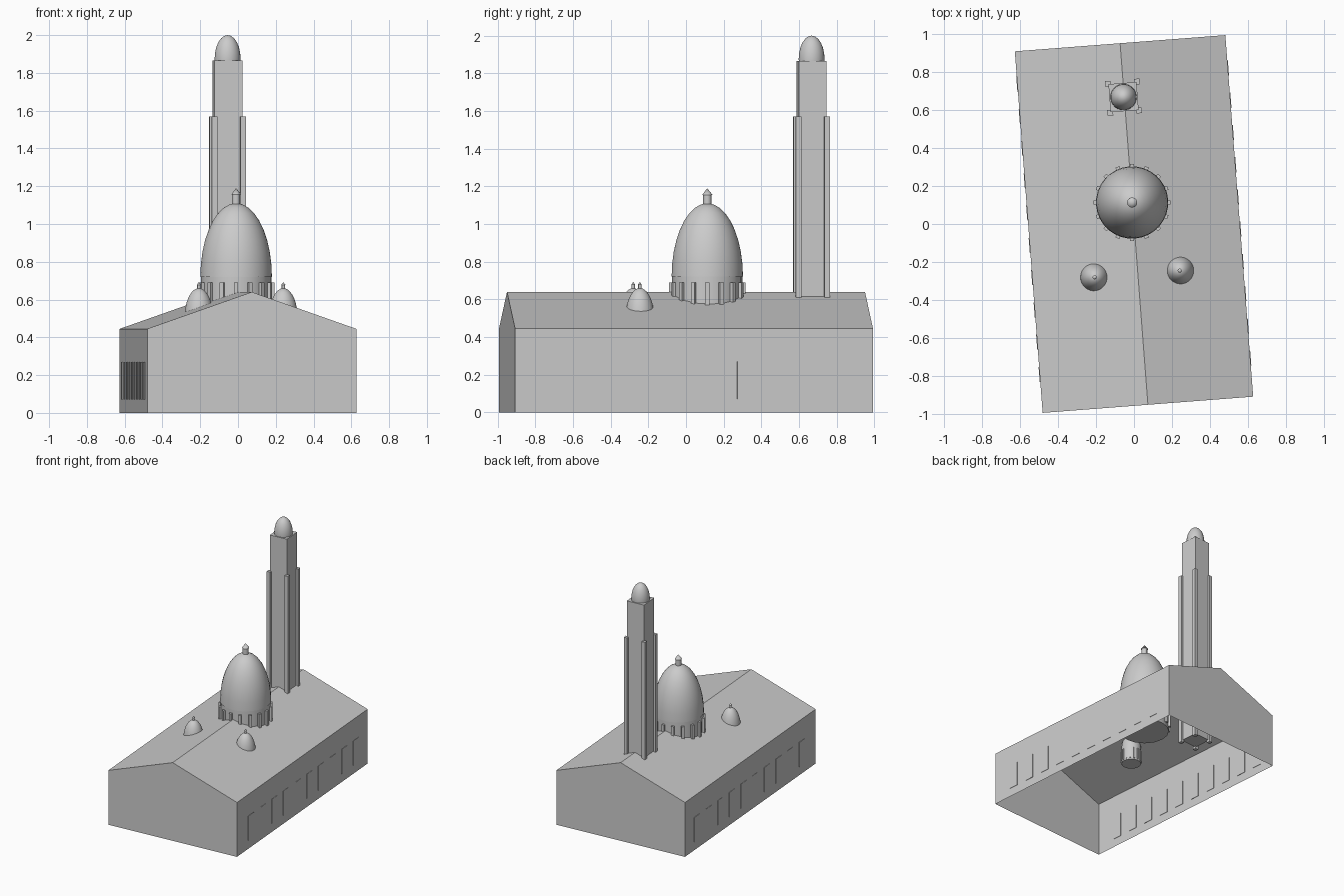
import bpy
import bmesh
from math import radians, sin, cos, pi
from mathutils import Matrix, Vector

cube = bpy.data.objects.get("Cube")
if cube:
    bpy.data.objects.remove(cube, do_unlink=True)

stone = bpy.data.materials.new("pale_grey_stone")
stone.use_nodes = True
stone.diffuse_color = (0.6, 0.6, 0.6, 1)
stone.node_tree.nodes["Principled BSDF"].inputs["Base Color"].default_value = (0.6, 0.6, 0.6, 1)

TURN = Matrix.Rotation(radians(4.4), 4, 'Z')


def finish(name, bm, matrix=Matrix(), smooth=False):
    bmesh.ops.recalc_face_normals(bm, faces=bm.faces)
    mesh = bpy.data.meshes.new(name)
    bm.to_mesh(mesh)
    bm.free()
    mesh.materials.append(stone)
    obj = bpy.data.objects.new(name, mesh)
    bpy.context.collection.objects.link(obj)
    obj.matrix_world = matrix
    if smooth:
        bpy.ops.object.select_all(action='DESELECT')
        obj.select_set(True)
        bpy.context.view_layer.objects.active = obj
        bpy.ops.object.shade_smooth_by_angle(angle=radians(35))
    return obj


def add_box(bm, center, size, turn=0):
    m = Matrix.Rotation(turn, 4, 'Z') @ Matrix.Translation(center) @ Matrix.Diagonal((*size, 1))
    bmesh.ops.create_cube(bm, size=1, matrix=m)


def lathe(name, profile, sides, matrix, smooth=True):
    """Spin a list of (radius, z) points round the z axis."""
    bm = bmesh.new()
    verts = [bm.verts.new((r, 0, z)) for r, z in profile]
    edges = [bm.edges.new(pair) for pair in zip(verts, verts[1:])]
    bmesh.ops.spin(bm, geom=verts + edges, cent=(0, 0, 0), axis=(0, 0, 1),
                   angle=2 * pi, steps=sides)
    bmesh.ops.remove_doubles(bm, verts=bm.verts, dist=0.0001)
    return finish(name, bm, matrix, smooth)


# Hall: gabled shell, open underneath
HALF_W, HALF_L, EAVE, RIDGE = 0.555, 0.953, 0.445, 0.64
section = [(-HALF_W, 0), (-HALF_W, EAVE), (0, RIDGE), (HALF_W, EAVE), (HALF_W, 0)]
bm = bmesh.new()
front, back = [[bm.verts.new((x, y, z)) for x, z in section] for y in (-HALF_L, HALF_L)]
bm.faces.new(front)
bm.faces.new(back)
for i in range(len(section) - 1):
    bm.faces.new((front[i], front[i + 1], back[i + 1], back[i]))
finish("gabled_hall", bm, TURN)

# Tall window plates along both long walls
for side, word in ((-1, "right"), (1, "left")):
    bm = bmesh.new()
    for i in range(10):
        add_box(bm, (side * HALF_W, -0.75 + i * 0.17, 0.17), (0.006, 0.08, 0.2))
    finish(word + "_windows", bm, TURN)


def domed_drum(name, location, scale):
    """Ribbed drum, egg-shaped dome and lantern, standing on local z = 0."""
    m = Matrix.Translation(location) @ TURN @ Matrix.Scale(scale, 4)
    upright = Matrix.Translation(location) @ Matrix.Scale(scale, 4)
    lathe(name + "_drum", [(0, 0), (0.187, 0), (0.187, 0.33), (0, 0.33)], 16, m)
    steps = 9
    arc = [(0.19 * cos(i / steps * pi / 2), 0.29 + 0.39 * sin(i / steps * pi / 2))
           for i in range(steps + 1)]
    lathe(name + "_shell", arc, 32, m)
    lathe(name + "_lantern", [(0.022, 0.65), (0.022, 0.725), (0.027, 0.725), (0, 0.76)], 12, m)
    bm = bmesh.new()
    for i in range(16):
        add_box(bm, (0.19, 0, 0.145), (0.025, 0.022, 0.23), i * pi / 8)
    finish(name + "_ribs", bm, upright)


domed_drum("main_dome", Vector((-0.01, 0.113, 0.43)), 1)
domed_drum("right_small_dome", Vector((-0.207, -0.28, 0.388)), 0.4)
domed_drum("left_small_dome", Vector((0.24, -0.245, 0.388)), 0.4)

# Bell tower with corner posts and a small cap
tower = Matrix.Translation((-0.055, 0.667, 0)) @ TURN
bm = bmesh.new()
add_box(bm, (0, 0, 0.9925), (0.148, 0.148, 1.745))
finish("tower_shaft", bm, tower)
bm = bmesh.new()
for sx in (-1, 1):
    for sy in (-1, 1):
        add_box(bm, (sx * 0.076, sy * 0.076, 0.835), (0.03, 0.03, 1.47))
finish("tower_corner_posts", bm, tower)
cap = [(0.069 * sin(i / 12 * pi), 1.875 + 0.125 * cos(i / 12 * pi)) for i in range(13)]
lathe("tower_cap", cap, 24, tower)
